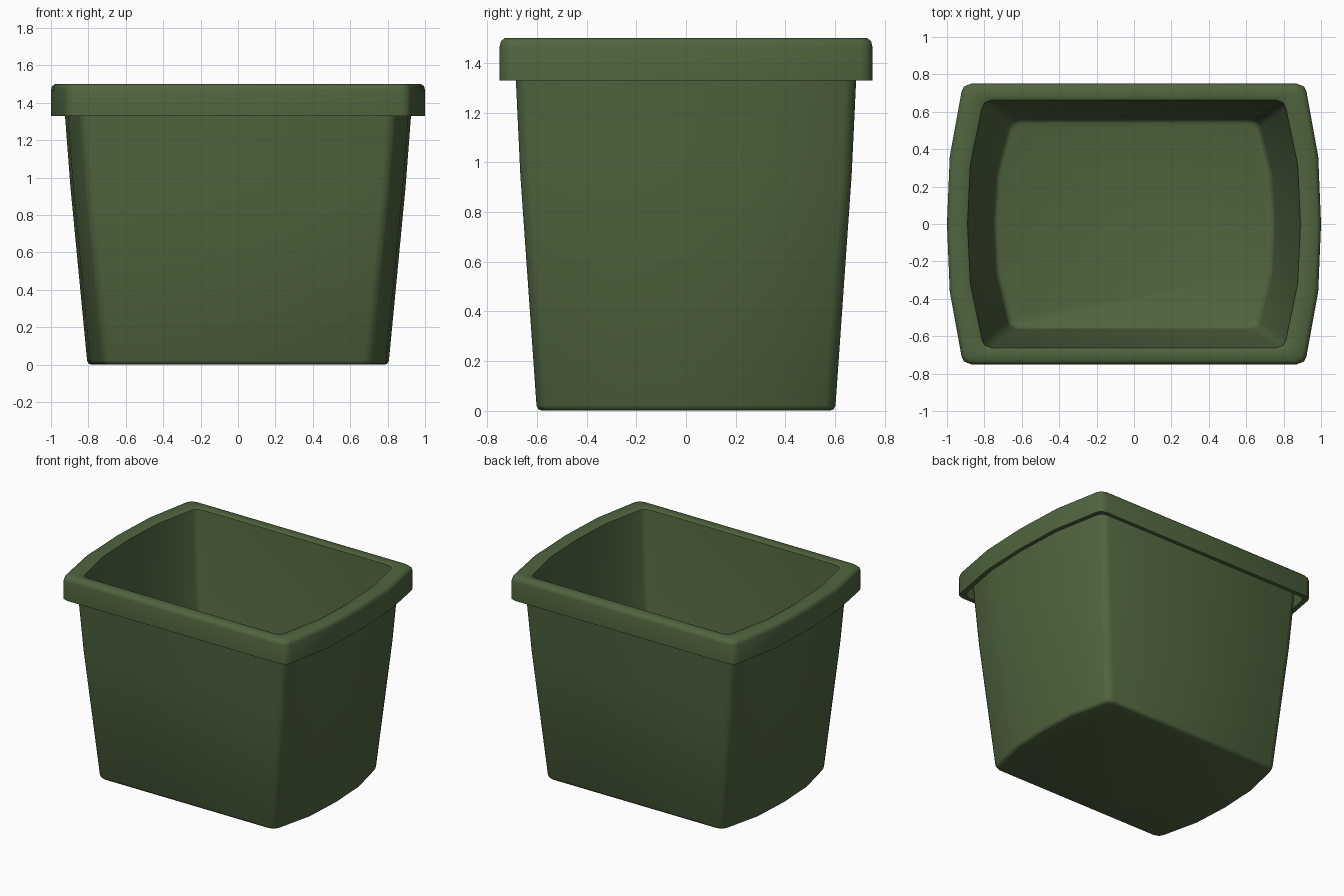
import bpy, bmesh, math

if "Cube" in bpy.data.objects:
    bpy.data.objects.remove(bpy.data.objects["Cube"])

# One flat colour
green = bpy.data.materials.new("moss green plastic")
green.diffuse_color = (0.08, 0.13, 0.05, 1)
green.use_nodes = True
green.node_tree.nodes["Principled BSDF"].inputs["Base Color"].default_value = green.diffuse_color


def outline(hx, hy, z):
    """Rounded rectangle with straight long sides and bowed ends."""
    quarter = [(hx - 0.015, 0.48 * hy), (hx - 0.078, hy - 0.042),
               (hx - 0.092, hy - 0.014), (hx - 0.13, hy)]
    right = [(x, -y) for x, y in reversed(quarter)] + [(hx, 0)] + quarter
    left = [(-x, -y) for x, y in right]
    return [(x, y, z) for x, y in right + left]


# Profile (half length, half width, height) from underside, over the lip, to the inner floor
profile = [
    (0.785, 0.580, 0.000), (0.800, 0.595, 0.006), (0.807, 0.602, 0.022),  # base edge
    (0.896, 0.667, 0.950), (0.925, 0.685, 1.330), (0.932, 0.690, 1.430),  # outer wall
    (0.970, 0.720, 1.430), (0.970, 0.720, 1.330),                         # hollow under lip
    (1.000, 0.750, 1.330), (1.000, 0.750, 1.468),                         # lip skirt
    (0.995, 0.745, 1.487), (0.980, 0.730, 1.500),                         # lip rounding
    (0.905, 0.675, 1.500), (0.890, 0.662, 1.492),                         # lip top
    (0.755, 0.562, 0.095), (0.748, 0.555, 0.070), (0.730, 0.540, 0.060),  # inner wall
]

bm = bmesh.new()
rings = [[bm.verts.new(p) for p in outline(*r)] for r in profile]
n = len(rings[0])
for a, b in zip(rings, rings[1:]):
    for i in range(n):
        j = (i + 1) % n
        bm.faces.new((a[i], a[j], b[j], b[i]))
# Underside and inner floor
bm.faces.new(list(reversed(rings[0])))
bm.faces.new(rings[-1])
bmesh.ops.recalc_face_normals(bm, faces=bm.faces[:])

mesh = bpy.data.meshes.new("storage_tub")
bm.to_mesh(mesh)
bm.free()
mesh.materials.append(green)
tub = bpy.data.objects.new("storage_tub", mesh)
bpy.context.collection.objects.link(tub)

# Smooth shading with crisp lip edges
bpy.context.view_layer.objects.active = tub
tub.select_set(True)
bpy.ops.object.shade_smooth_by_angle(angle=math.radians(50))
